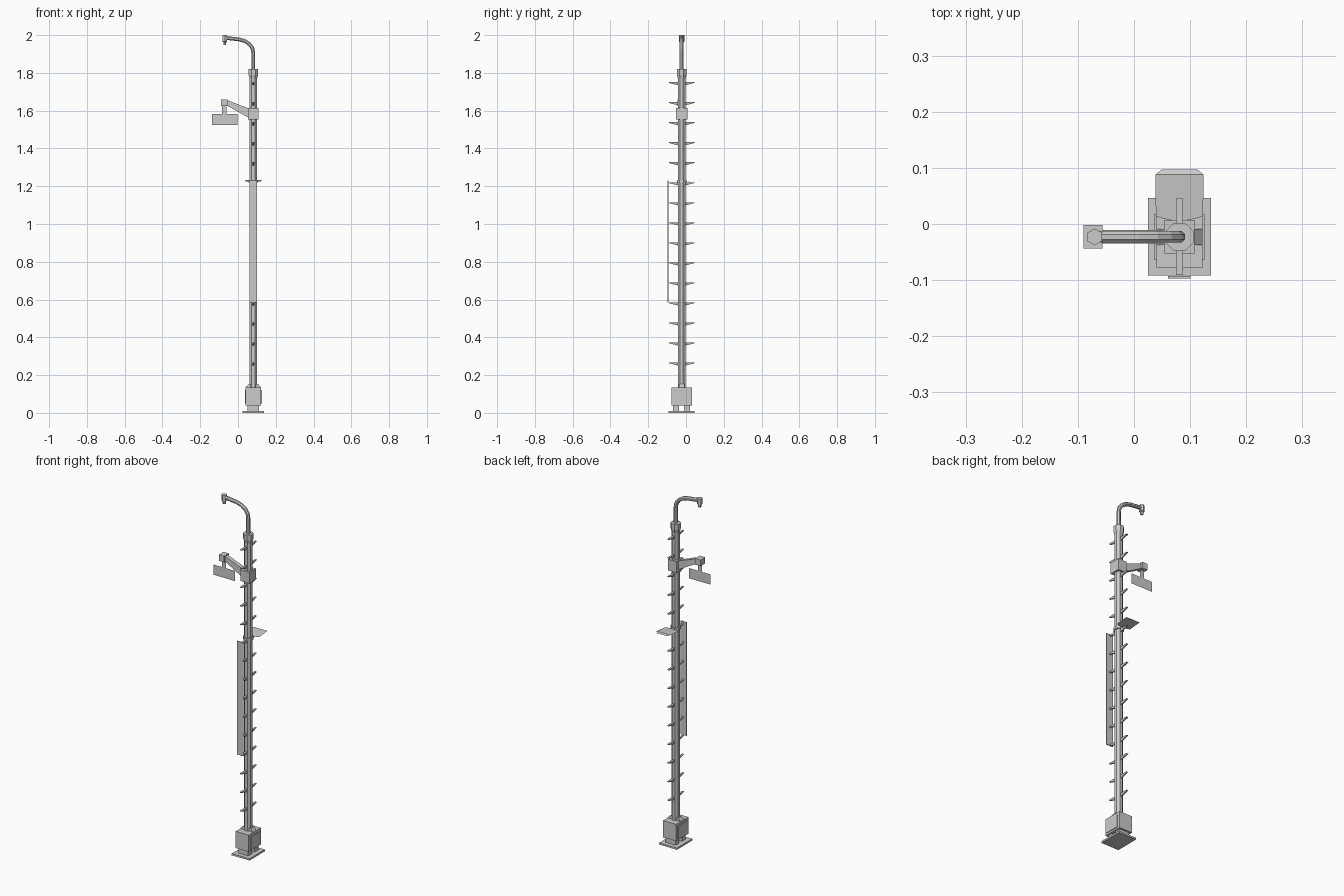
import bpy, bmesh, math
from mathutils import Vector

if "Cube" in bpy.data.objects:
    bpy.data.objects.remove(bpy.data.objects["Cube"])

CX, CY = 0.081, -0.023   # pole axis


def mesh(name, verts, faces):
    me = bpy.data.meshes.new(name)
    me.from_pydata(verts, [], faces)
    bm = bmesh.new()
    bm.from_mesh(me)
    bmesh.ops.recalc_face_normals(bm, faces=bm.faces)
    bm.to_mesh(me)
    bm.free()
    ob = bpy.data.objects.new(name, me)
    bpy.context.collection.objects.link(ob)
    return ob


def loft(name, rings):
    """Closed solid through rings with equal point counts."""
    n = len(rings[0])
    verts = [p for r in rings for p in r]
    faces = [(k*n + i, k*n + (i+1) % n, (k+1)*n + (i+1) % n, (k+1)*n + i)
             for k in range(len(rings)-1) for i in range(n)]
    faces += [tuple(range(n))[::-1], tuple(range(len(verts)-n, len(verts)))]
    return mesh(name, verts, faces)


def rect(x0, x1, y0, y1, z):
    return [(x0, y0, z), (x1, y0, z), (x1, y1, z), (x0, y1, z)]


def box(name, x0, x1, y0, y1, z0, z1):
    return loft(name, [rect(x0, x1, y0, y1, z0), rect(x0, x1, y0, y1, z1)])


def turned(name, cx, cy, profile, n=8):
    """Stacked n-gon rings from (radius, z) pairs."""
    def ring(r, z):
        return [(cx + r*math.cos(2*math.pi*(i+.5)/n), cy + r*math.sin(2*math.pi*(i+.5)/n), z)
                for i in range(n)]
    return loft(name, [ring(r, z) for r, z in profile])


# base plate, feet, cabinet, side doors and top gusset
box("base_plate", CX-.056, CX+.056, CY-.069, CY+.069, 0, .01)
for s in (-1, 1):
    ya, yb = sorted((CY + s*.013, CY + s*.045))
    box("base_foot", CX-.031, CX+.031, ya, yb, .01, .04)
    xa, xb = sorted((CX + s*.041, CX + s*.045))
    box("cabinet_door", xa, xb, CY-.041, CY+.041, .05, .12)
box("base_cabinet", CX-.041, CX+.041, CY-.055, CY+.055, .04, .135)
loft("cabinet_gusset", [rect(CX-.041, CX+.041, CY-.014, CY+.014, .135),
                        rect(CX-.026, CX+.026, CY-.014, CY+.014, .152)])

# octagonal pole with flared collar
turned("pole", CX, CY, [(.022, .135), (.022, 1.77), (.027, 1.79), (.027, 1.82)])

# climbing spikes, front and back
for i in range(15):
    z = .267 + i*.106
    for s in (-1, 1):
        def end(d, w, h):
            y = CY + s*d
            return [(CX-w, y, z), (CX+w, y, z), (CX+w*.6, y, z-h), (CX-w*.6, y, z-h)]
        loft("climbing_spike", [end(.018, .006, .017), end(.068, .006, .004)])

# front strip panel
box("front_panel", CX-.02, CX+.02, -.097, -.093, .585, 1.23)

# rear sheet canopy with folded end, on a ring
arc = [(-.042, .014), (-.028, .009), (0, .006), (.028, .009), (.042, .014)]
verts = [(CX+x, y, 1.226) for x, y in arc]
verts += [(CX+.043, .088, 1.233), (CX-.043, .088, 1.233),
          (CX-.032, .097, 1.227), (CX+.032, .097, 1.227)]
mesh("rear_canopy", verts, [(0, 1, 2, 3, 4, 5, 6), (6, 5, 8, 7)])
turned("canopy_ring", CX, CY, [(.028, 1.219), (.028, 1.233)])

# sign arm: clamp, sloping arm, end block, flat hanging sign
box("arm_clamp", CX-.027, CX+.027, CY-.03, CY+.03, 1.552, 1.615)
loft("sign_arm", [[(x, CY-.012, a), (x, CY+.012, a), (x, CY+.012, b), (x, CY-.012, b)]
                  for x, a, b in ((-.06, 1.628, 1.657), (CX-.02, 1.56, 1.61))])
box("arm_end_block", -.09, -.056, CY-.021, CY+.021, 1.625, 1.66)
sign = [(-.137, 1.525), (-.003, 1.525), (-.003, 1.583), (-.06, 1.583),
        (-.06, 1.63), (-.085, 1.63), (-.085, 1.583), (-.137, 1.583)]
mesh("hanging_sign", [(x, CY, z) for x, z in sign], [tuple(range(8))])

# bent lamp pipe, swept octagon along a short path
path = [Vector((x, z)) for x, z in ((CX, 1.80), (CX, 1.905), (.076, 1.932), (.061, 1.952),
                                    (.038, 1.968), (.008, 1.977), (-.062, 1.985))]
rings = []
for i, p in enumerate(path):
    t = (path[min(i+1, len(path)-1)] - path[max(i-1, 0)]).normalized()
    rings.append([(p.x + t.y*.011*math.cos(a), CY + .011*math.sin(a), p.y - t.x*.011*math.cos(a))
                  for a in (math.pi*(k+.5)/4 for k in range(8))])
loft("lamp_pipe", rings)

# hexagonal lamp head
turned("lamp_head", -.07, CY, [(.008, 1.948), (.009, 1.962), (.015, 1.966), (.015, 2.0)], 6)
